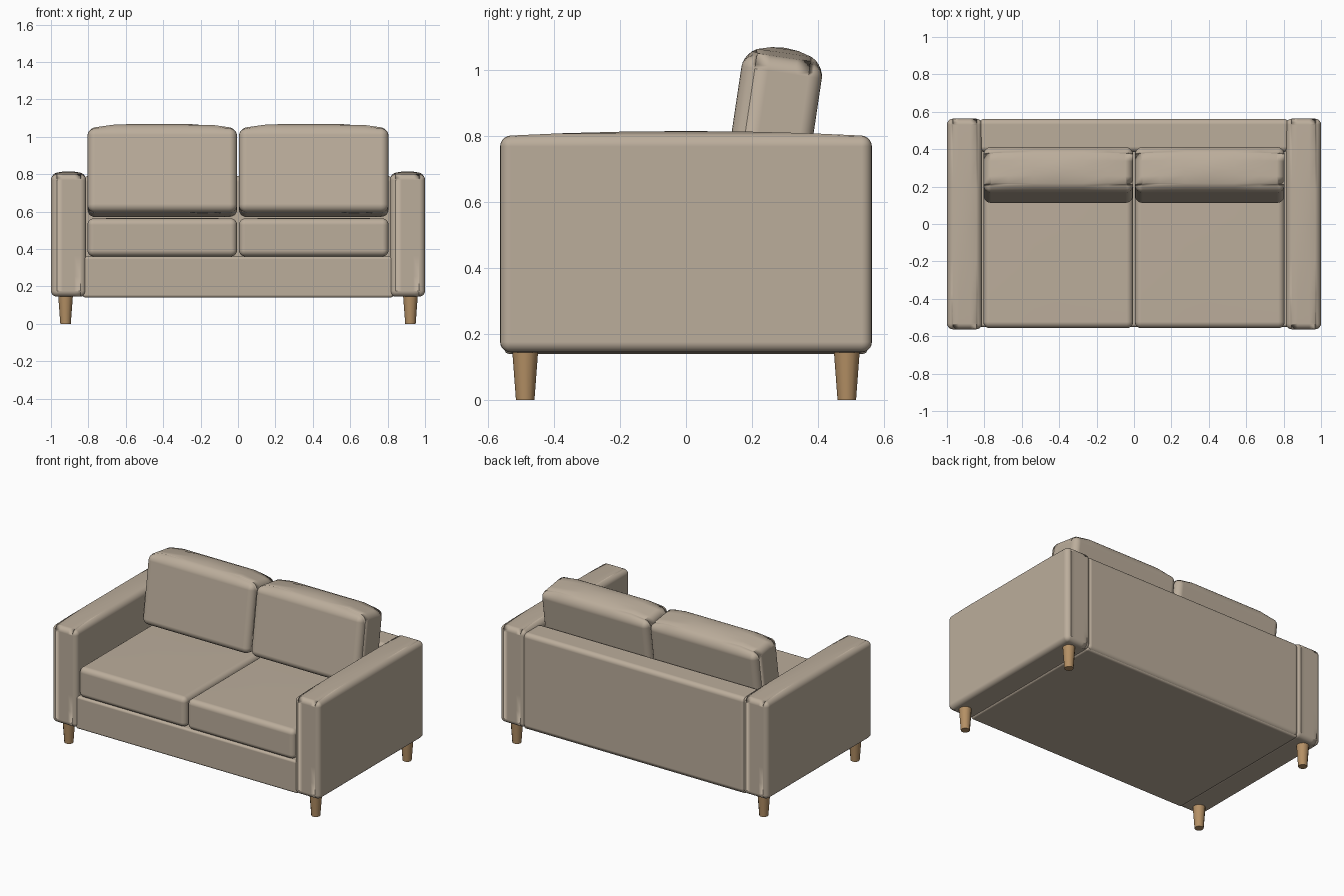
import bpy, bmesh, math

if "Cube" in bpy.data.objects:
    bpy.data.objects.remove(bpy.data.objects["Cube"])


def material(name, color):
    m = bpy.data.materials.new(name)
    m.diffuse_color = color
    m.use_nodes = True
    m.node_tree.nodes["Principled BSDF"].inputs["Base Color"].default_value = m.diffuse_color
    return m


FABRIC = material("fabric", (0.50, 0.42, 0.33, 1))
WOOD = material("wood", (0.46, 0.28, 0.13, 1))


def padded_box(name, lo, hi, radius, crown=0.0, tilt=0.0):
    """Rounded upholstered block whose top bulges by crown at its centre."""
    c = [(a + b) / 2 for a, b in zip(lo, hi)]
    h = [(b - a) / 2 for a, b in zip(lo, hi)]
    bm = bmesh.new()
    bmesh.ops.create_cube(bm, size=2)
    bmesh.ops.subdivide_edges(bm, edges=bm.edges[:], cuts=5, use_grid_fill=True)
    for v in bm.verts:
        x, y, z = v.co
        top = crown * max(z, 0) * (1 - max(abs(x), abs(y)) ** 2)
        v.co = (x * h[0], y * h[1], z * h[2] + top)
    for f in bm.faces:
        f.smooth = True
    mesh = bpy.data.meshes.new(name)
    bm.to_mesh(mesh)
    bm.free()
    mesh.materials.append(FABRIC)
    ob = bpy.data.objects.new(name, mesh)
    bpy.context.collection.objects.link(ob)
    ob.location = c
    ob.rotation_euler.x = tilt
    bev = ob.modifiers.new("rounding", 'BEVEL')
    bev.width = radius
    bev.segments = 5
    bev.limit_method = 'ANGLE'
    bev.angle_limit = math.radians(45)
    bev.harden_normals = True
    return ob


# frame: base and back panel between the arms
padded_box("base", (-0.83, -0.55, 0.14), (0.83, 0.55, 0.36), 0.015)
padded_box("back_panel", (-0.83, 0.385, 0.145), (0.83, 0.562, 0.79), 0.03)

for s, side in ((-1, "left"), (1, "right")):
    def span(a, b):
        return sorted((s * a, s * b))

    # arm
    x0, x1 = span(0.812, 1.0)
    padded_box(f"{side}_arm", (x0, -0.563, 0.145), (x1, 0.563, 0.80), 0.04, 0.015)

    # seat and back cushions
    x0, x1 = span(0.005, 0.805)
    padded_box(f"{side}_seat_cushion", (x0, -0.557, 0.36), (x1, 0.39, 0.563), 0.04, 0.003)
    padded_box(f"{side}_back_cushion", (x0, 0.139, 0.58), (x1, 0.385, 1.035), 0.055, 0.035,
               math.radians(-8.5))

    # tapered wooden legs
    for y, end in ((-0.487, "front"), (0.487, "back")):
        bpy.ops.mesh.primitive_cone_add(vertices=12, radius1=0.028, radius2=0.04,
                                        depth=0.16, location=(s * 0.922, y, 0.08))
        leg = bpy.context.object
        leg.name = f"{side}_{end}_leg"
        leg.data.materials.append(WOOD)
        bpy.ops.object.shade_smooth_by_angle(angle=math.radians(40))
